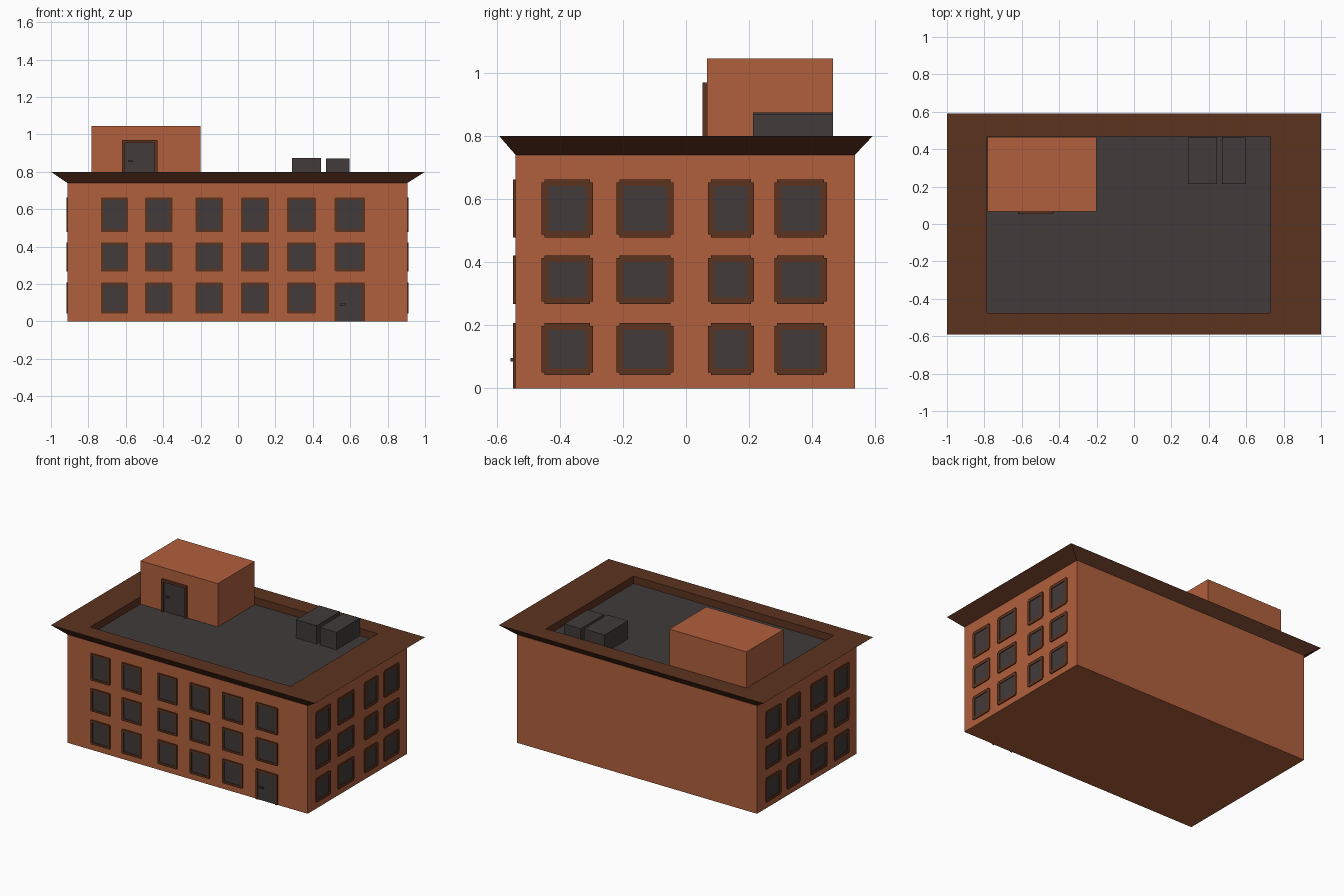
import bpy, bmesh

if "Cube" in bpy.data.objects:
    bpy.data.objects.remove(bpy.data.objects["Cube"])

def material(name, rgb):
    m = bpy.data.materials.new(name)
    m.diffuse_color = (*rgb, 1)
    m.use_nodes = True
    m.node_tree.nodes["Principled BSDF"].inputs["Base Color"].default_value = m.diffuse_color
    return m

BRICK = material("terracotta brick", (0.434, 0.115, 0.045))
BROWN = material("dark brown trim", (0.107, 0.033, 0.014))
GREY = material("charcoal", (0.054, 0.043, 0.043))

def finish(name, bm, *mats):
    me = bpy.data.meshes.new(name)
    bm.to_mesh(me)
    bm.free()
    for m in mats:
        me.materials.append(m)
    ob = bpy.data.objects.new(name, me)
    bpy.context.collection.objects.link(ob)
    return ob

def add_box(bm, lo, hi, mat=0):
    size = [abs(b - a) for a, b in zip(lo, hi)]
    r = bmesh.ops.create_cube(bm, size=1)
    for v in r["verts"]:
        v.co = [(a + b) / 2 + c * s for a, b, c, s in zip(lo, hi, v.co, size)]
        for f in v.link_faces:
            f.material_index = mat

def box(name, lo, hi, mat):
    bm = bmesh.new()
    add_box(bm, lo, hi)
    return finish(name, bm, mat)

X0, X1, Y0, Y1 = -0.912, 0.905, -0.54, 0.535    # wall planes
IX0, IX1, IY0, IY1 = -0.785, 0.73, -0.475, 0.468  # roof well
TOP, EAVE, DECK = 0.80, 0.74, 0.75

# Main block
box("building_body", (X0, Y0, 0), (X1, Y1, EAVE), BRICK)

# Flared cornice with sunken roof deck, bridged from rectangular loops
bm = bmesh.new()
def loop(x0, x1, y0, y1, z):
    return [bm.verts.new(p) for p in ((x0, y0, z), (x1, y0, z), (x1, y1, z), (x0, y1, z))]
loops = [loop(X0, X1, Y0, Y1, EAVE), loop(-1, 1, -0.592, 0.592, TOP),
         loop(IX0, IX1, IY0, IY1, TOP), loop(IX0, IX1, IY0, IY1, DECK)]
for a, b in zip(loops, loops[1:]):
    for i in range(4):
        j = (i + 1) % 4
        bm.faces.new((a[i], a[j], b[j], b[i]))
bm.faces.new(loops[-1]).material_index = 1
finish("cornice_and_roof_deck", bm, BROWN, GREY)

# Openings: frame bars with notched corners around a thin pane
def opening(name, wall, u0, u1, z0, z1, w, depth=0.008, plane=0.0, notch=0.009, door=False):
    """wall: 'front', 'left' or 'right'; u is the coordinate along the wall."""
    bm = bmesh.new()
    def slab(a0, a1, b0, b1, d, mat):
        n0, n1 = -0.003, d
        if wall == "front":
            add_box(bm, (a0, plane - n1, b0), (a1, plane - n0, b1), mat)
        else:
            s = 1 if wall == "right" else -1
            add_box(bm, (plane + s * n0, a0, b0), (plane + s * n1, a1, b1), mat)
    base = z0 if door else z0 + notch
    slab(u0, u0 + w, base, z1 - notch, depth, 0)
    slab(u1 - w, u1, base, z1 - notch, depth, 0)
    slab(u0 + notch, u1 - notch, z1 - w, z1, depth, 0)
    if not door:
        slab(u0 + notch, u1 - notch, z0, z0 + w, depth, 0)
    pane_base = z0 if door else z0 + w
    slab(u0 + w, u1 - w, pane_base, z1 - w, 0.002, 1)
    finish(name, bm, BROWN, GREY)

rows = [(0.042, 0.207), (0.267, 0.422), (0.478, 0.662)]
front_cols = [(-0.733, -0.588), (-0.497, -0.35), (-0.227, -0.08),
              (0.016, 0.165), (0.262, 0.416), (0.517, 0.679)]
side_cols = [(-0.457, -0.295), (-0.22, -0.04), (0.07, 0.215), (0.28, 0.446)]

for r, (z0, z1) in enumerate(rows):
    for c, (a, b) in enumerate(front_cols):
        if r == 0 and c == 5:
            opening("front_door", "front", a, b, 0, z1, 0.015, plane=Y0, notch=0.003, door=True)
        else:
            opening(f"front_window_{r}_{c}", "front", a, b, z0, z1, 0.014, plane=Y0, notch=0.003)
    for wall, px in (("right", X1), ("left", X0)):
        for c, (a, b) in enumerate(side_cols):
            opening(f"{wall}_window_{r}_{c}", wall, a, b, z0, z1, 0.021, 0.006, px)
box("front_door_handle", (0.545, Y0 - 0.016, 0.086), (0.575, Y0, 0.096), GREY)

# Stair house on the roof with its door
SY = 0.067
box("stair_house", (IX0 + 0.001, SY, DECK), (-0.2, IY1 - 0.002, 1.046), BRICK)
opening("stair_house_door", "front", -0.62, -0.43, DECK, 0.97, 0.016, 0.014, SY, 0.002, True)
box("stair_house_door_handle", (-0.588, SY - 0.012, 0.852), (-0.565, SY, 0.861), GREY)

# Rooftop ventilation units
box("vent_unit_large", (0.29, 0.213, DECK), (0.445, IY1 - 0.002, 0.875), GREY)
box("vent_unit_small", (0.47, 0.213, DECK), (0.595, IY1 - 0.002, 0.87), GREY)
